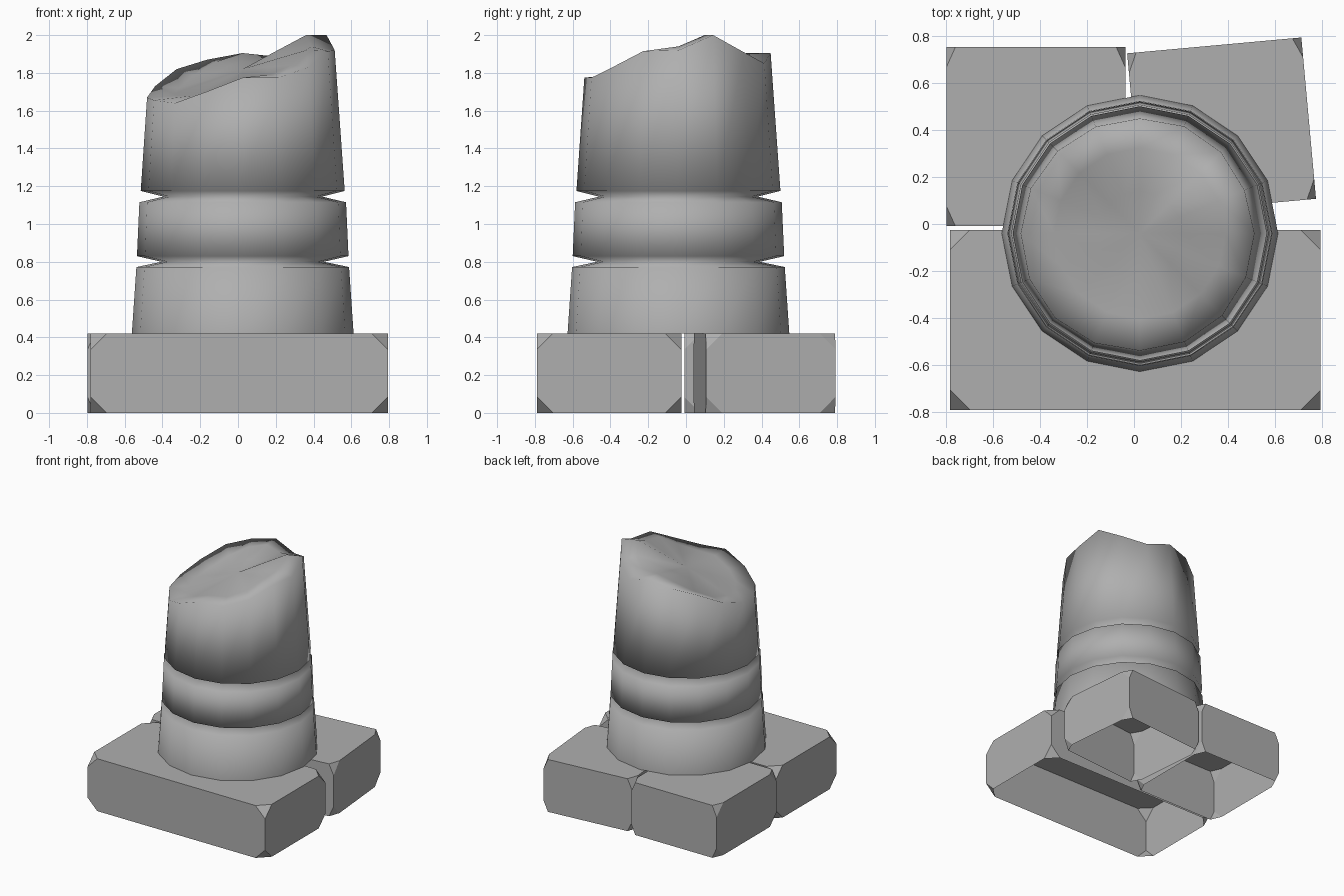
import bpy, bmesh
from math import cos, sin, pi, radians
from mathutils import Matrix

if "Cube" in bpy.data.objects:
    bpy.data.objects.remove(bpy.data.objects["Cube"])

stone = bpy.data.materials.new("stone")
stone.diffuse_color = (0.43, 0.43, 0.43, 1)
stone.use_nodes = True
stone.node_tree.nodes["Principled BSDF"].inputs["Base Color"].default_value = stone.diffuse_color


def make_object(name, bm):
    mesh = bpy.data.meshes.new(name)
    bm.to_mesh(mesh)
    bm.free()
    mesh.materials.append(stone)
    ob = bpy.data.objects.new(name, mesh)
    bpy.context.collection.objects.link(ob)
    return ob


# Base blocks: clipped corners, open underneath
def block(name, cx, cy, sx, sy, squash=1.0, turn=0.0, h=0.42):
    bm = bmesh.new()
    bmesh.ops.create_cube(bm, size=1)
    bmesh.ops.scale(bm, vec=(sx / squash, sy, h), verts=bm.verts)
    bmesh.ops.bevel(bm, geom=bm.verts[:], offset=0.085, segments=1,
                    affect='VERTICES', profile=0.5)
    bm.normal_update()
    bottom = [f for f in bm.faces if f.normal.z < -0.99]
    bmesh.ops.delete(bm, geom=bottom, context='FACES_ONLY')
    bmesh.ops.scale(bm, vec=(squash, 1, 1), verts=bm.verts)
    bmesh.ops.rotate(bm, verts=bm.verts, matrix=Matrix.Rotation(turn, 3, 'Z'))
    bmesh.ops.translate(bm, verts=bm.verts, vec=(cx, cy, h / 2))
    return make_object(name, bm)


block("front_block", 0.006, -0.407, 1.574, 0.765)
block("back_left_block", -0.417, 0.371, 0.76, 0.76, squash=0.45)
block("back_right_block", 0.372, 0.416, 0.743, 0.688, squash=0.45, turn=radians(5.2))

# Broken column: 16-sided lathe with two V grooves and a jagged top
N, CX, CY = 16, 0.025, -0.04
profile = [(0.587, 0.42), (0.563, 0.772), (0.43, 0.80), (0.56, 0.83),
           (0.547, 1.115), (0.42, 1.145), (0.54, 1.175)]
rim = [1.92, 2.0, 1.91, 1.85, 1.905, 1.87, 1.82, 1.73,
       1.67, 1.655, 1.64, 1.70, 1.775, 1.775, 1.83, 1.915]
inner = [1.94, 2.0, 1.94, 1.89, 1.905, 1.86, 1.79, 1.72,
         1.69, 1.68, 1.68, 1.72, 1.775, 1.79, 1.84, 1.92]

bm = bmesh.new()


def ring(radii, heights):
    return [bm.verts.new((CX + r * cos(2 * pi * k / N), CY + r * sin(2 * pi * k / N), z))
            for k, (r, z) in enumerate(zip(radii, heights))]


rings = [ring([r] * N, [z] * N) for r, z in profile]
rings.append(ring([0.545 - 0.078 * (z - 1.175) for z in rim], rim))
rings.append(ring([0.363] * N, inner))
rings.append(ring([0.18] * N, [1.82 + 0.5 * (z - 1.82) for z in inner]))
for a, b in zip(rings, rings[1:]):
    for k in range(N):
        j = (k + 1) % N
        bm.faces.new((a[k], a[j], b[j], b[k]))
centre = bm.verts.new((CX, CY, 1.82))
for k in range(N):
    bm.faces.new((rings[-1][k], rings[-1][(k + 1) % N], centre))

# The worn stone is smooth all over, grooves and rim included
for f in bm.faces:
    f.smooth = True
make_object("broken_column", bm)
